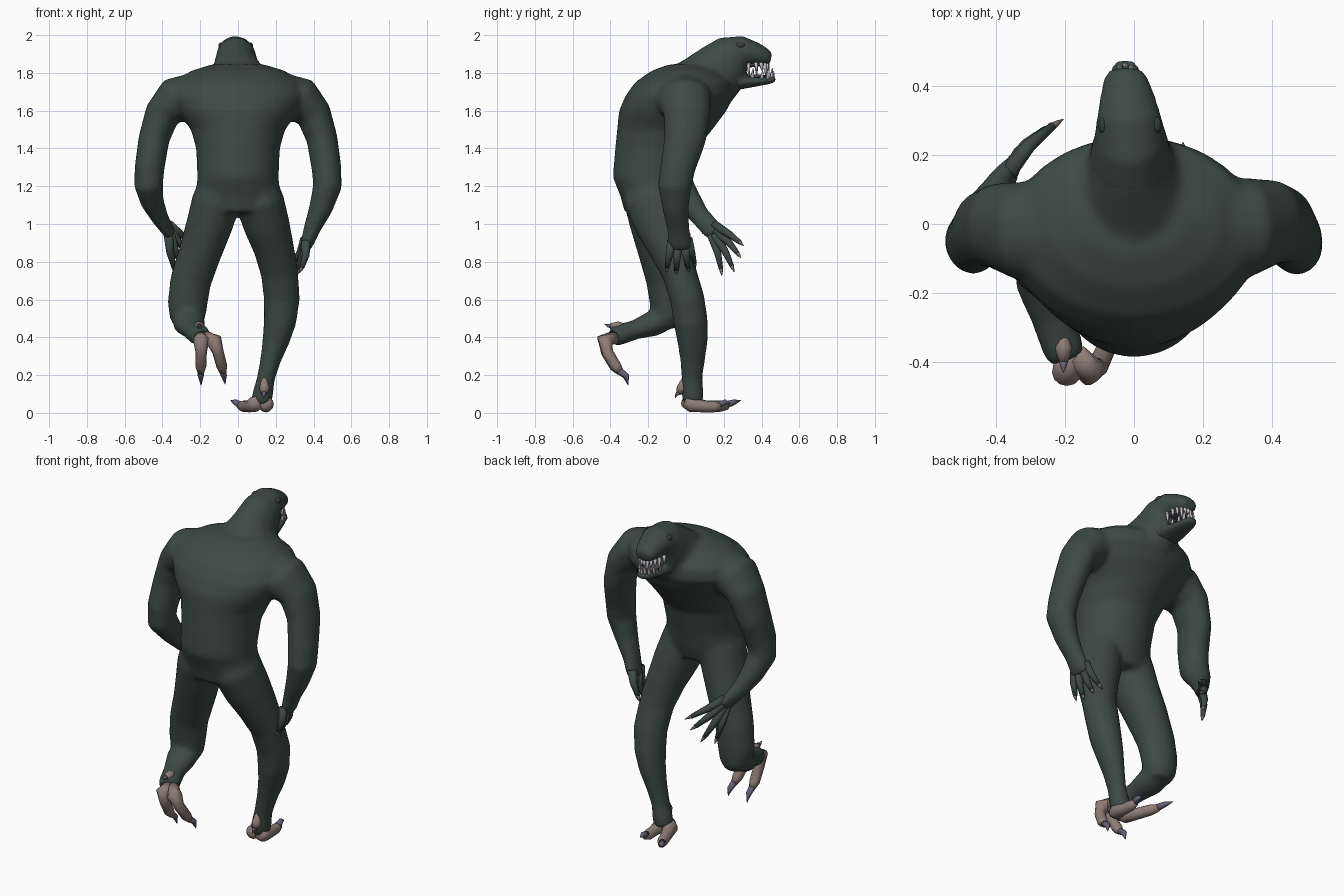
import bpy, bmesh, math
from mathutils import Vector


def mat(name, r, g, b):
    m = bpy.data.materials.new(name)
    m.diffuse_color = (r, g, b, 1)
    return m


GREEN = mat("dark green skin", .047, .068, .059)
TAN = mat("foot skin", .27, .205, .18)
CLAW = mat("toe claw", .13, .12, .18)
NAIL = mat("finger nail", .17, .14, .12)
TOOTH = mat("tooth", .52, .50, .54)
MOUTH = mat("mouth lining", .085, .075, .09)
EYE = mat("eye", .035, .045, .045)


def loft(bm, sections, sides=16):
    """Closed tube through sections (x, y, z, half width, half depth)."""
    pts = [Vector(s[:3]) for s in sections]
    rings = []
    for i, s in enumerate(sections):
        t = (pts[min(i + 1, len(pts) - 1)] - pts[max(i - 1, 0)]).normalized()
        u = Vector((1, 0, 0))
        u = (u - t * u.dot(t)).normalized()
        v = t.cross(u)
        a, b = s[3], s[-1]
        rings.append([bm.verts.new(pts[i] + u * a * math.cos(k * math.tau / sides)
                                   + v * b * math.sin(k * math.tau / sides)) for k in range(sides)])
    for p, q in zip(rings, rings[1:]):
        for k in range(sides):
            n = (k + 1) % sides
            bm.faces.new((p[k], p[n], q[n], q[k]))
    bm.faces.new(rings[0])
    bm.faces.new(rings[-1])


def finish(bm, name, material):
    bmesh.ops.recalc_face_normals(bm, faces=bm.faces[:])
    me = bpy.data.meshes.new(name)
    bm.to_mesh(me)
    bm.free()
    me.materials.append(material)
    for p in me.polygons:
        p.use_smooth = True
    ob = bpy.data.objects.new(name, me)
    bpy.context.collection.objects.link(ob)
    return ob


def fuse(ob, iterations):
    """Merge overlapping lofts into one soft skin."""
    rm = ob.modifiers.new("fuse", 'REMESH')
    rm.mode = 'VOXEL'
    rm.voxel_size = .012
    rm.use_smooth_shade = True
    sm = ob.modifiers.new("soften", 'SMOOTH')
    sm.factor = .5
    sm.iterations = iterations


def tubes(name, material, lofts, sides=10):
    bm = bmesh.new()
    for sections in lofts:
        loft(bm, sections, sides)
    return finish(bm, name, material)


# Torso from horizontal rings: z, half width, back y, chest y
body = bmesh.new()
torso = [(1.06, .20, -.325, -.03), (1.14, .225, -.345, -.005), (1.25, .215, -.388, .02),
         (1.4, .222, -.375, .06), (1.5, .25, -.365, .14), (1.6, .325, -.355, .215),
         (1.68, .372, -.32, .255), (1.75, .345, -.27, .25), (1.81, .25, -.185, .18), (1.845, .14, -.09, .1)]
rings = [[body.verts.new((a * math.cos(k * math.tau / 32),
                          (y0 + y1) / 2 + (y1 - y0) / 2 * math.sin(k * math.tau / 32), z))
          for k in range(32)] for z, a, y0, y1 in torso]
for p, q in zip(rings, rings[1:]):
    for k in range(32):
        body.faces.new((p[k], p[(k + 1) % 32], q[(k + 1) % 32], q[k]))
body.faces.new(rings[0])
body.faces.new(rings[-1])

# Neck
neck = [(0, 0, 1.66, .23, .19), (0, .10, 1.74, .175, .172), (-.01, .19, 1.825, .122, .152),
        (-.01, .25, 1.885, .106, .125)]
loft(body, neck + [(-.012, .285, 1.90, .085, .08)])

# Arms: the upper arm is mirrored, the forearms differ
upper = [(.2, -.01, 1.70, .11, .15), (.33, -.01, 1.655, .125, .145), (.402, .005, 1.58, .095, .125),
         (.445, -.005, 1.45, .083, .112), (.468, -.043, 1.3, .08, .095)]
loft(body, upper + [(.474, -.06, 1.2, .077, .09), (.437, -.055, 1.08, .063, .07),
                    (.39, -.04, .97, .045, .06), (.37, -.032, .91, .037, .066), (.352, -.028, .865, .03, .06)])
loft(body, [(-x, y - .01, z, a, b) for x, y, z, a, b in upper]
     + [(-.474, -.05, 1.21, .078, .09), (-.455, .015, 1.12, .063, .07), (-.417, .075, 1.04, .048, .054),
        (-.383, .125, .985, .036, .056), (-.358, .155, .95, .03, .052)])

# Standing leg
loft(body, [(.09, -.18, 1.25, .10, .14), (.115, -.175, 1.12, .13, .155), (.15, -.13, 1.0, .124, .142),
            (.19, -.08, .87, .108, .118), (.22, -.035, .74, .1, .093), (.232, .008, .6, .096, .092),
            (.222, .025, .48, .087, .092), (.2, .035, .38, .072, .082), (.172, .035, .28, .055, .067),
            (.147, .032, .18, .048, .056), (.132, .035, .1, .056, .06), (.12, .04, .05, .054, .052)])
# Lifted leg: thigh, then folded shin
loft(body, [(-.09, -.19, 1.25, .10, .14), (-.115, -.18, 1.12, .13, .15), (-.15, -.16, 1.0, .124, .138),
            (-.2, -.13, .85, .114, .124), (-.25, -.11, .7, .11, .102), (-.267, -.1, .58, .107, .092),
            (-.267, -.1, .5, .095, .085), (-.265, -.1, .45, .065, .06)])
loft(body, [(-.265, -.08, .50, .08, .05), (-.26, -.17, .475, .087, .07), (-.237, -.27, .44, .064, .052),
            (-.21, -.35, .415, .062, .057), (-.195, -.39, .405, .057, .052)])
fuse(finish(body, "body", GREEN), 14)

# Head: skull and lower jaw, overlapping the neck
head = bmesh.new()
loft(head, neck[2:] + [(-.015, .31, 1.912, .094, .084), (-.02, .37, 1.897, .08, .064),
                       (-.025, .425, 1.882, .064, .046), (-.025, .45, 1.876, .045, .03)])
loft(head, [(-.01, .20, 1.75, .09, .06), (-.015, .30, 1.75, .08, .036), (-.022, .39, 1.755, .06, .024),
            (-.027, .45, 1.762, .045, .02), (-.027, .475, 1.772, .03, .015)])
fuse(finish(head, "head", GREEN), 5)


# Fingers with nails: base point and tip point, slightly bent
def digits(side, pairs, bend):
    flesh, nails = [], []
    for base, tip in pairs:
        p, q = Vector(base), Vector(tip)
        mid = p.lerp(q, .45) + Vector(bend)
        end = p.lerp(q, .84) + Vector(bend) * .5
        flesh.append([(*p, .026), (*mid, .02), (*end, .012)])
        nails.append([(*mid.lerp(end, .92), .0125), (*end.lerp(q, .4), .008), (*q, .001)])
    tubes(side + "_fingers", GREEN, flesh)
    tubes(side + "_finger_nails", NAIL, nails)


digits("right", [((.36, -.075, .91), (.325, -.105, .74)), ((.355, -.045, .885), (.31, -.052, .73)),
                 ((.35, -.008, .885), (.298, .015, .745)), ((.355, .01, .92), (.27, .052, .77))], (.014, 0, 0))
digits("left", [((-.365, .15, .995), (-.205, .305, .885)), ((-.36, .16, .965), (-.23, .29, .82)),
                ((-.36, .15, .945), (-.275, .255, .745)), ((-.37, .13, .955), (-.325, .19, .725))], (-.01, .01, 0))

# Feet: two long toes, their hooked claws, and a spur at the heel
tubes("standing_foot_toes", TAN, [
    [(.115, .0, .06, .035), (.085, .03, .045, .042), (.06, .10, .035, .032), (.03, .18, .035, .03),
     (.01, .22, .037, .02)],
    [(.14, .0, .06, .035), (.148, .03, .045, .042), (.15, .09, .034, .031), (.147, .15, .033, .03),
     (.145, .185, .037, .02)],
    [(.14, -.005, .19, .012), (.14, -.022, .13, .028), (.138, -.035, .105, .018)]], 12)
tubes("standing_foot_claws", CLAW, [
    [(.015, .205, .04, .021), (-.015, .255, .057, .015), (-.04, .29, .066, .001)],
    [(.145, .17, .04, .021), (.143, .21, .058, .014), (.142, .238, .05, .001)],
    [(.138, -.032, .11, .016), (.137, -.05, .098, .009), (.136, -.058, .08, .001)]])
tubes("lifted_foot_toes", TAN, [
    [(-.195, -.38, .40, .035), (-.195, -.432, .385, .043), (-.195, -.42, .32, .03), (-.197, -.375, .245, .029),
     (-.197, -.35, .215, .018)],
    [(-.17, -.38, .40, .035), (-.125, -.428, .38, .043), (-.105, -.415, .32, .03), (-.085, -.37, .245, .029),
     (-.08, -.345, .215, .018)],
    [(-.205, -.31, .455, .012), (-.205, -.36, .458, .026), (-.205, -.40, .46, .014)]], 12)
tubes("lifted_foot_claws", CLAW, [
    [(-.197, -.36, .225, .02), (-.197, -.32, .195, .016), (-.195, -.305, .145, .001)],
    [(-.081, -.355, .225, .02), (-.075, -.315, .195, .016), (-.068, -.305, .15, .001)],
    [(-.205, -.395, .46, .0145), (-.205, -.415, .462, .009), (-.205, -.432, .472, .001)]])


# Teeth along an arc in each jaw: uneven lengths, every third one a fang
def teeth(name, count, cx, cy, rx, ry, z, sign, fang, small, phase):
    row = []
    for i in range(count):
        f = (2 * i / (count - 1) - 1) * 1.5
        x, y = cx + rx * math.sin(f), cy + ry * math.cos(f) ** .7
        h = fang if i % 3 == phase else small
        row.append([(x, y, z - sign * .015, .010), (x, y + .003, z + sign * h * .4, .0075),
                    (x, y + .006, z + sign * h, .001)])
    tubes(name, TOOTH, row, 8)


teeth("upper_teeth", 11, -.024, .31, .062, .122, 1.84, -1, .062, .034, 1)
teeth("lower_teeth", 9, -.025, .33, .046, .128, 1.782, 1, .045, .028, 0)

# Mouth lining: palate, tongue and throat
tubes("mouth_lining", MOUTH, [
    [(-.015, .27, 1.842, .07, .016), (-.022, .36, 1.842, .06, .012), (-.025, .42, 1.846, .04, .008)],
    [(-.015, .27, 1.783, .055, .014), (-.022, .36, 1.78, .042, .011), (-.026, .435, 1.784, .022, .006)],
    [(-.012, .25, 1.81, .07, .03), (-.014, .292, 1.81, .065, .03)]], 14)

# Eyes, set almost flush in the skull
for side, x in (("left", -.086), ("right", .062)):
    bm = bmesh.new()
    bmesh.ops.create_uvsphere(bm, u_segments=16, v_segments=10, radius=1)
    bmesh.ops.scale(bm, vec=(.018, .026, .017), verts=bm.verts)
    bmesh.ops.translate(bm, vec=(x, .287, 1.945), verts=bm.verts)
    finish(bm, side + "_eye", EYE)
